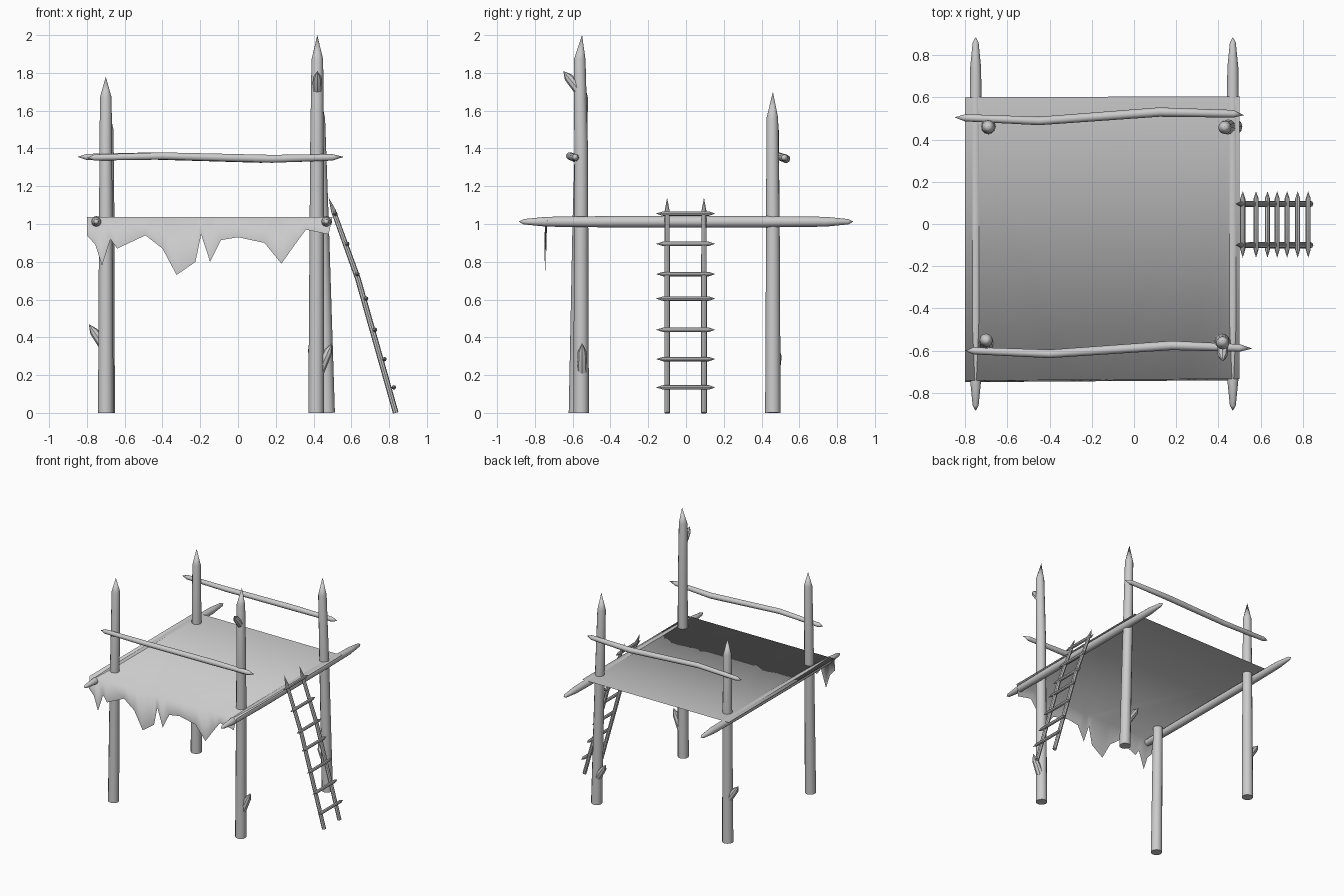
import bpy
import bmesh
import math
from mathutils import Vector

cube = bpy.data.objects.get("Cube")
if cube:
    bpy.data.objects.remove(cube, do_unlink=True)

grey = bpy.data.materials.new("plain grey")
grey.use_nodes = True
COLOUR = (0.6, 0.6, 0.6, 1)
grey.diffuse_color = COLOUR
grey.node_tree.nodes["Principled BSDF"].inputs["Base Color"].default_value = COLOUR


def finish(name, bm, angle):
    mesh = bpy.data.meshes.new(name)
    bm.to_mesh(mesh)
    bm.free()
    mesh.materials.append(grey)
    obj = bpy.data.objects.new(name, mesh)
    bpy.context.collection.objects.link(obj)
    bpy.ops.object.select_all(action='DESELECT')
    obj.select_set(True)
    bpy.context.view_layer.objects.active = obj
    bpy.ops.object.shade_smooth_by_angle(angle=math.radians(angle))
    return obj


def branch(name, path, radii, sides=10):
    """Round wood swept along a path; a zero radius makes a sharp tip."""
    pts = [Vector(p) for p in path]
    bm = bmesh.new()
    rings = []
    for i, (p, r) in enumerate(zip(pts, radii)):
        along = (pts[min(i + 1, len(pts) - 1)] - pts[max(i - 1, 0)]).normalized()
        ref = Vector((0, 0, 1)) if abs(along.z) < 0.6 else Vector((0, 1, 0))
        u = along.cross(ref).normalized()
        v = along.cross(u)
        if r == 0:
            rings.append([bm.verts.new(p)])
            continue
        turns = [math.tau * k / sides for k in range(sides)]
        rings.append([bm.verts.new(p + r * (u * math.cos(t) + v * math.sin(t))) for t in turns])
    for a, b in zip(rings, rings[1:]):
        for k in range(sides):
            n = (k + 1) % sides
            if len(a) == 1:
                bm.faces.new((a[0], b[n], b[k]))
            elif len(b) == 1:
                bm.faces.new((a[k], a[n], b[0]))
            else:
                bm.faces.new((a[k], a[n], b[n], b[k]))
    for ring in (rings[0], rings[-1]):
        if len(ring) > 1:
            bm.faces.new(ring)
    bmesh.ops.recalc_face_normals(bm, faces=bm.faces)
    return finish(name, bm, 40)


# Four leaning corner posts with sharpened tops
posts = {
    "front_right_post": [(-0.70, -0.58, 0), (-0.70, -0.565, 1), (-0.70, -0.55, 1.67), (-0.70, -0.55, 1.78)],
    "front_left_post": [(0.413, -0.555, 0), (0.418, -0.555, 1.4), (0.42, -0.563, 1.87), (0.42, -0.55, 2)],
    "back_left_post": [(0.472, 0.46, 0), (0.445, 0.46, 1), (0.43, 0.457, 1.56), (0.43, 0.46, 1.7)],
    "back_right_post": [(-0.693, 0.46, 0), (-0.69, 0.46, 1), (-0.69, 0.46, 1.5), (-0.69, 0.46, 1.63)],
}
for name, path in posts.items():
    branch(name, path, (0.041, 0.036, 0.031, 0), 12)

# Broken twig stubs on the posts: root and tip
twigs = {
    "back_right_twig": ((-0.70, 0.46, 0.34), (-0.79, 0.46, 0.47)),
    "front_left_low_twig": ((0.43, -0.55, 0.22), (0.497, -0.55, 0.37)),
    "front_left_high_twig": ((0.42, -0.56, 1.70), (0.42, -0.65, 1.81)),
    "back_left_twig": ((0.45, 0.47, 0.22), (0.37, 0.49, 0.34)),
}
for name, (root, tip) in twigs.items():
    root, tip = Vector(root), Vector(tip)
    branch(name, [root, root.lerp(tip, 0.7), tip], (0.028, 0.023, 0), 8)

# Two long poles carrying the deck
for name, x in (("right_deck_pole", -0.75), ("left_deck_pole", 0.468)):
    stations = (-0.885, -0.86, -0.74, -0.4, 0.4, 0.74, 0.86, 0.885)
    branch(name, [(x, y, 1.012) for y in stations],
           (0, 0.014, 0.026, 0.03, 0.03, 0.026, 0.014, 0), 12)

# Crooked hand rails
rails = {
    "front_rail": [(-0.80, -0.6, 1.35), (-0.76, -0.6, 1.352), (-0.40, -0.615, 1.36),
                   (0.18, -0.575, 1.345), (0.5, -0.587, 1.353), (0.56, -0.59, 1.355)],
    "back_rail": [(-0.85, 0.505, 1.355), (-0.80, 0.503, 1.355), (-0.45, 0.488, 1.36),
                  (0.12, 0.53, 1.345), (0.47, 0.522, 1.35), (0.52, 0.515, 1.352)],
}
for name, path in rails.items():
    branch(name, path, (0, 0.017, 0.02, 0.022, 0.018, 0))

# Ladder: two bent uprights and pointed rungs
for name, y in (("ladder_front_upright", -0.1), ("ladder_back_upright", 0.095)):
    branch(name, [(0.835, y, 0), (0.635, y, 0.71), (0.505, y, 1.07), (0.48, y, 1.14)],
           (0.015, 0.015, 0.013, 0), 8)
rungs = [(0.825, 0.135), (0.775, 0.285), (0.725, 0.44), (0.678, 0.605),
         (0.632, 0.735), (0.578, 0.895), (0.515, 1.055)]
for i, (x, z) in enumerate(rungs):
    branch(f"ladder_rung_{i + 1}", [(x, y, z) for y in (-0.16, -0.12, 0.12, 0.155)],
           (0, 0.012, 0.012, 0), 8)

# Hide deck with a torn flap hanging over the front edge
torn = [(-0.80, 0.94), (-0.755, 0.89), (-0.72, 0.78), (-0.675, 0.92), (-0.64, 0.87),
        (-0.49, 0.94), (-0.40, 0.87), (-0.325, 0.73), (-0.225, 0.80), (-0.195, 0.945),
        (-0.148, 0.80), (-0.09, 0.915), (0, 0.93), (0.14, 0.9), (0.23, 0.79),
        (0.315, 0.91), (0.36, 0.97), (0.48, 0.945)]
TOP = 1.037
bm = bmesh.new()
edge, hem = [], []
for x, z in torn:
    front = -0.742 + 0.007 * (x + 0.8)
    spread = x + 0.02 * (x + 0.8) / 1.28
    edge.append(bm.verts.new((spread, front, TOP)))
    hem.append(bm.verts.new((x, front - 0.007, z)))
back_left = bm.verts.new((0.5, 0.605, TOP))
back_right = bm.verts.new((-0.8, 0.6, TOP))
middle = 9
for i in range(len(edge) - 1):
    bm.faces.new((edge[i], hem[i], hem[i + 1], edge[i + 1]))
    bm.faces.new((edge[i], edge[i + 1], back_right if i < middle else back_left))
bm.faces.new((edge[middle], back_left, back_right))
finish("hide_deck", bm, 180)
